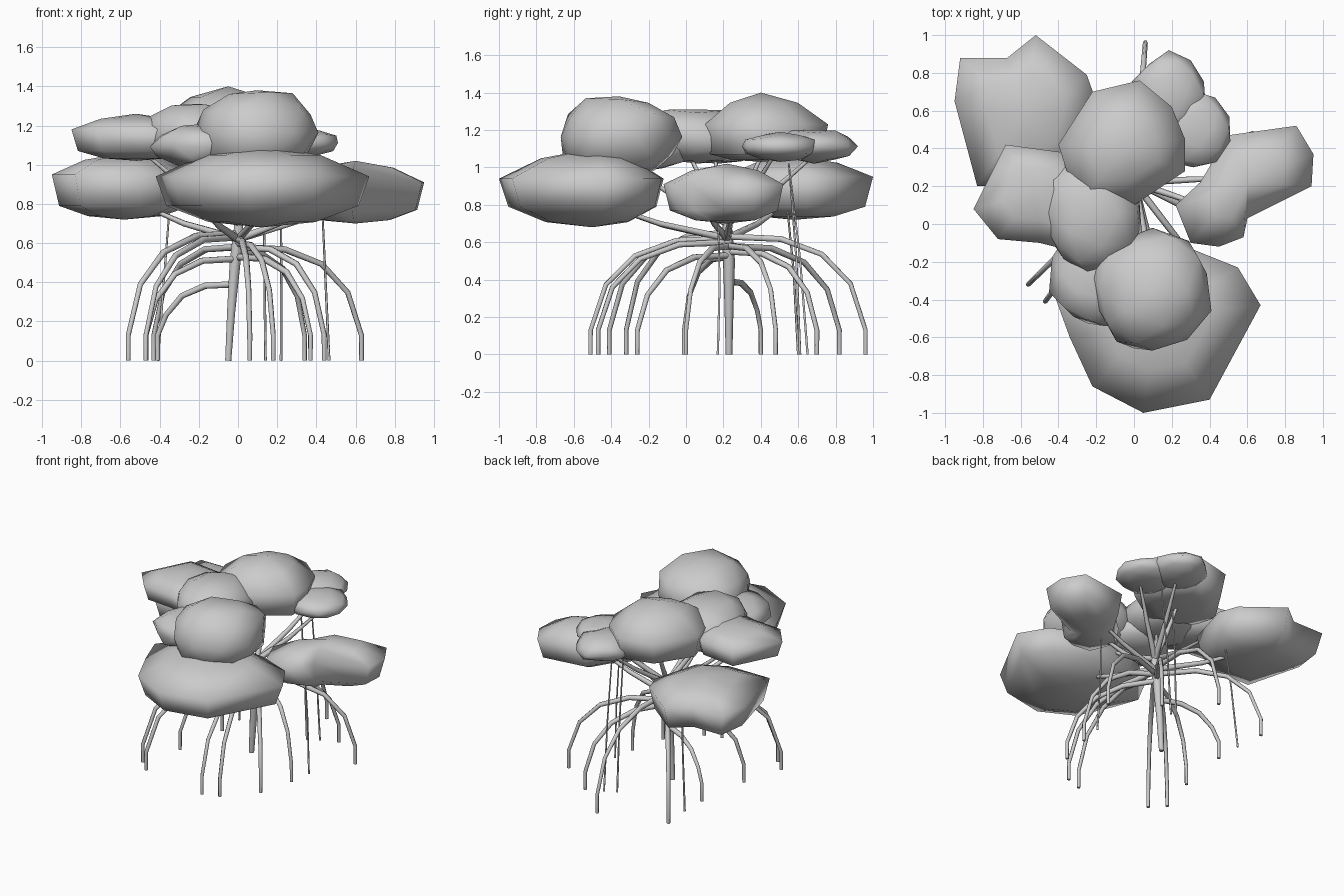
import bpy, bmesh, random
from mathutils import Vector

if "Cube" in bpy.data.objects:
    bpy.data.objects.remove(bpy.data.objects["Cube"])

random.seed(11)


def tube(name, pts, radii):
    """Tapered tube along a path."""
    cu = bpy.data.curves.new(name, 'CURVE')
    cu.dimensions = '3D'
    cu.bevel_depth = 1.0
    cu.bevel_resolution = 1
    cu.use_fill_caps = True
    sp = cu.splines.new('POLY')
    sp.points.add(len(pts) - 1)
    for p, co, r in zip(sp.points, pts, radii):
        p.co = (*co, 1)
        p.radius = r
    sp.use_smooth = True
    ob = bpy.data.objects.new(name, cu)
    bpy.context.collection.objects.link(ob)


def finish(name, bm):
    for f in bm.faces:
        f.smooth = True
    me = bpy.data.meshes.new(name)
    bm.to_mesh(me)
    bm.free()
    ob = bpy.data.objects.new(name, me)
    bpy.context.collection.objects.link(ob)


def foliage(name, lo, hi):
    """Small leaf mass: jittered icosphere fitted to a box."""
    bm = bmesh.new()
    bmesh.ops.create_icosphere(bm, subdivisions=2, radius=1)
    for v in bm.verts:
        v.co *= random.uniform(0.93, 1.1)
    mn = [min(v.co[i] for v in bm.verts) for i in range(3)]
    mx = [max(v.co[i] for v in bm.verts) for i in range(3)]
    for v in bm.verts:
        for i in range(3):
            t = (v.co[i] - mn[i]) / (mx[i] - mn[i])
            v.co[i] = lo[i] + t * (hi[i] - lo[i])
    finish(name, bm)


def cushion(name, outline, peak, levels):
    """Large leaf mass: plan outline lofted between a bottom and a peak."""
    zb, z1, z2, zt = levels
    bm = bmesh.new()
    rings = []
    for s, z in [(.5, z1 + .75 * (zb - z1)), (.9, z1), (1, z2),
                 (.55, z2 + .68 * (zt - z2))]:
        rings.append([bm.verts.new((peak[0] + s * (x - peak[0]),
                                    peak[1] + s * (y - peak[1]), z))
                      for x, y in outline])
    bottom = bm.verts.new((*peak, zb))
    top = bm.verts.new((*peak, zt))
    n = len(outline)
    for i in range(n):
        j = (i + 1) % n
        for a, b in zip(rings, rings[1:]):
            bm.faces.new((a[i], a[j], b[j], b[i]))
        bm.faces.new((bottom, rings[0][j], rings[0][i]))
        bm.faces.new((top, rings[-1][i], rings[-1][j]))
    bmesh.ops.recalc_face_normals(bm, faces=bm.faces)
    finish(name, bm)


# Trunk, leaning slightly and swelling where the roots join
tube("trunk", [(-0.05, 0.23, 0), (-0.035, 0.23, 0.25), (-0.015, 0.23, 0.5),
               (0.0, 0.22, 0.64), (0.005, 0.22, 0.72)],
     [0.018, 0.024, 0.032, 0.03, 0.022])

# Arching prop roots: foot x, foot y, height where it leaves the trunk
roots = [(-0.41, 0.40, .39), (0.44, 0.0, .58), (0.37, -0.26, .53),
         (0.18, -0.47, .60), (-0.47, -0.01, .52), (-0.43, 0.82, .58),
         (0.34, 0.70, .55), (0.63, 0.48, .58), (0.06, 0.96, .63),
         (-0.56, -0.32, .65), (-0.47, -0.41, .63), (0.06, -0.51, .62)]
arch = [(0, 1), (.38, .98), (.68, .85), (.89, .6)]
for n, (x, y, h) in enumerate(roots):
    start = Vector((-0.05 + 0.08 * h, 0.23))
    foot = Vector((x, y))
    pts = [(*start.lerp(foot, f), h * k) for f, k in arch]
    pts += [(x, y, 0.13), (x, y, 0)]
    tube(f"prop_root_{n}", pts, [.019, .018, .016, .014, .013, .012])

# Thin aerial roots hanging from the branches
for n, (a, b) in enumerate([((-0.34, 0.53, 0.9), (-0.41, 0.60, 0)),
                            ((0.43, 0.17, 0.78), (0.465, 0.17, 0)),
                            ((0.13, 0.55, 1.02), (0.14, 0.61, 0)),
                            ((0.22, 0.55, 1.02), (0.22, 0.65, 0))]):
    m = Vector(a).lerp(Vector(b), 0.5) + Vector((0, 0.01, 0))
    tube(f"aerial_root_{n}", [a, m, b], [.005, .006, .007])

# Large leaf masses
cushion("front_low_foliage",
        [(-.42, -.38), (-.34, -.6), (-.22, -.86), (.05, -1), (.4, -.93),
         (.67, -.43), (.55, -.23), (.3, -.13), (-.1, -.12)],
        (.12, -.5), (.68, .79, .94, 1.1))
cushion("left_back_low_foliage",
        [(-.92, .88), (-.67, .88), (-.52, 1), (-.25, .79), (-.2, .65),
         (-.3, .3), (-.5, .2), (-.83, .2), (-.95, .65)],
        (-.58, .58), (.72, .79, .95, 1.06))
cushion("right_low_foliage",
        [(.22, .1), (.35, .22), (.5, .47), (.86, .52), (.95, .37), (.94, .2),
         (.6, .03), (.58, -.07), (.45, -.12), (.3, -.1)],
        (.6, .22), (.70, .77, .91, 1.02))
cushion("left_top_foliage",
        [(-.68, .42), (-.38, .38), (-.2, .2), (-.3, -.15), (-.5, -.1),
         (-.72, -.08), (-.85, .08)],
        (-.52, .17), (1.02, 1.07, 1.18, 1.26))
cushion("back_top_foliage",
        [(-.4, .42), (-.22, .7), (.03, .76), (.2, .62), (.27, .45),
         (.27, .28), (0, .1), (-.3, .1)],
        (-.05, .4), (1.03, 1.07, 1.23, 1.40))

# Smaller leaf masses: low corner, high corner
foliage("front_top_foliage", (-.23, -.67, .94), (.41, -.02, 1.38))
foliage("front_left_top_foliage", (-.45, -.54, .98), (.12, .04, 1.21))
foliage("middle_top_foliage", (-.50, -.28, 1.02), (.03, .40, 1.31))
foliage("back_right_foliage", (-.01, .46, 1.02), (.38, .92, 1.20))
foliage("right_top_foliage", (.12, .30, 1.03), (.51, .70, 1.19))

# Branches fanning out from the trunk top into the leaf masses
ends = [(0.15, -0.5, 0.82), (0.05, -0.3, 1.0), (-0.55, 0.55, 0.82),
        (0.6, 0.25, 0.84), (0.42, 0.08, 0.82), (-0.5, 0.15, 1.08),
        (-0.2, 0.0, 1.1), (-0.05, 0.42, 1.1), (0.2, 0.7, 1.08),
        (0.36, 0.48, 1.08), (-0.2, -0.45, 0.8)]
for n, e in enumerate(ends):
    s = Vector((0.0, 0.22, 0.62 + 0.08 * (e[2] > 0.9)))
    e = Vector(e)
    mid = s.lerp(e, 0.5) - Vector((0, 0, 0.02))
    tube(f"branch_{n}", [s, mid, e], [.021, .016, .008])
